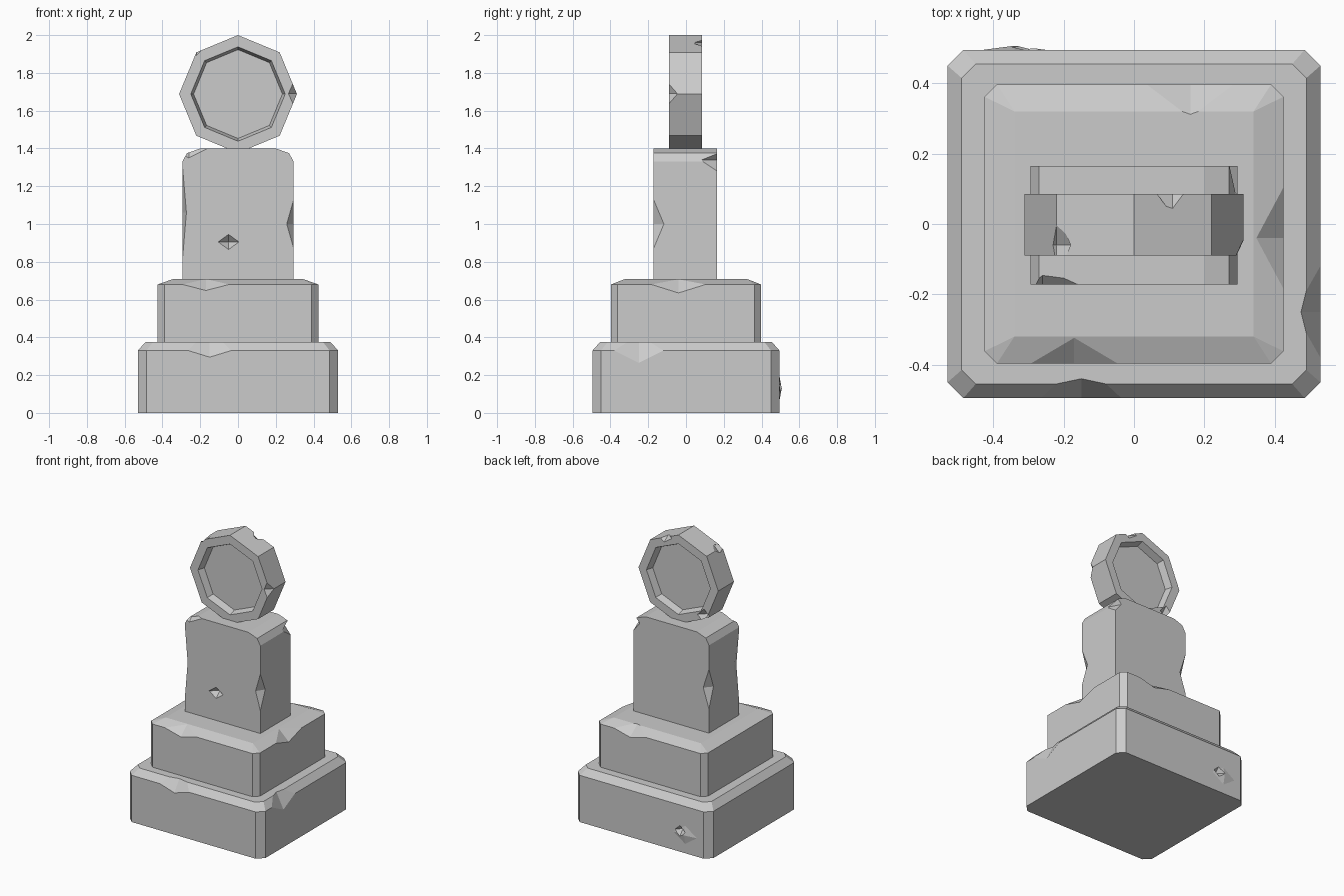
import bpy, bmesh, math

cube = bpy.data.objects.get("Cube")
if cube:
    bpy.data.objects.remove(cube, do_unlink=True)

stone = bpy.data.materials.new("grey stone")
stone.use_nodes = True
GREY = (0.6, 0.6, 0.6, 1)
stone.diffuse_color = GREY
stone.node_tree.nodes["Principled BSDF"].inputs["Base Color"].default_value = GREY


def finish(bm, name):
    bmesh.ops.recalc_face_normals(bm, faces=bm.faces)
    mesh = bpy.data.meshes.new(name)
    bm.to_mesh(mesh)
    bm.free()
    mesh.materials.append(stone)
    obj = bpy.data.objects.new(name, mesh)
    bpy.context.collection.objects.link(obj)
    return obj


def add_hull(bm, points):
    verts = [bm.verts.new(p) for p in points]
    bmesh.ops.convex_hull(bm, input=verts)


def hull(name, points):
    bm = bmesh.new()
    add_hull(bm, points)
    bmesh.ops.dissolve_limit(bm, angle_limit=0.01, verts=bm.verts, edges=bm.edges)
    return finish(bm, name)


def ring(hx, hy, z, cut):
    """Rectangle with clipped corners."""
    pts = set()
    for sx in (-1, 1):
        for sy in (-1, 1):
            pts.add((sx * hx, sy * (hy - cut), z))
            pts.add((sx * (hx - cut), sy * hy, z))
    return sorted(pts)


def octahedra(name, specs):
    """Faceted lumps, each given by its centre and its three radii."""
    bm = bmesh.new()
    for c, r in specs:
        pts = []
        for axis in range(3):
            for s in (-1, 1):
                p = list(c)
                p[axis] += s * r[axis]
                pts.append(p)
        add_hull(bm, pts)
    return finish(bm, name)


def carve(obj, specs, operation="DIFFERENCE"):
    lumps = octahedra("chip_cutter", specs)
    lumps.hide_render = True
    mod = obj.modifiers.new("chips", "BOOLEAN")
    mod.operation = operation
    mod.solver = "EXACT"
    mod.object = lumps
    bpy.context.view_layer.objects.active = obj
    bpy.ops.object.modifier_apply(modifier=mod.name)
    bpy.data.objects.remove(lumps, do_unlink=True)


# Lower plinth: clipped corners and a bevelled top, with a rough scar on the back
lower = hull("lower_plinth", ring(0.53, 0.495, 0, 0.045)
             + ring(0.53, 0.495, 0.33, 0.045) + ring(0.49, 0.455, 0.375, 0.04))
carve(lower, [((-0.34, 0.49, 0.13), (0.13, 0.017, 0.09))], "UNION")
carve(lower, [
    ((-0.15, -0.495, 0.375), (0.26, 0.055, 0.08)),
    ((0.53, -0.25, 0.375), (0.055, 0.22, 0.11)),
    ((-0.3, 0.51, 0.15), (0.055, 0.05, 0.05)),
])

# Upper plinth: wide sloping shoulders
upper = hull("upper_plinth", ring(0.425, 0.397, 0.375, 0.035)
             + ring(0.425, 0.397, 0.68, 0.035) + ring(0.34, 0.32, 0.71, 0))
carve(upper, [
    ((-0.17, -0.397, 0.71), (0.24, 0.075, 0.062)),
    ((0.425, -0.04, 0.71), (0.08, 0.24, 0.075)),
    ((0.16, 0.397, 0.71), (0.24, 0.085, 0.062)),
])

# Upright slab with eased top corners
half = [(0.295, 0.71), (0.295, 1.33), (0.27, 1.375), (0.2, 1.4)]
slab = hull("upright_slab", [(s * x, y, z) for x, z in half
                             for s in (-1, 1) for y in (-0.172, 0.165)])
carve(slab, [
    ((0.295, -0.172, 1.0), (0.037, 0.055, 0.13)),
    ((-0.295, -0.172, 1.06), (0.022, 0.06, 0.26)),
    ((-0.295, 0.165, 1.02), (0.045, 0.05, 0.14)),
    ((-0.26, -0.172, 1.4), (0.1, 0.045, 0.05)),
    ((0.295, 0.165, 1.34), (0.05, 0.09, 0.06)),
    ((-0.05, -0.172, 0.905), (0.055, 0.04, 0.04)),
])

# Eight-sided disc with a dished panel on both faces
profile = [(0.235, -0.04), (0.25, -0.09), (0.312, -0.09),
           (0.312, 0.085), (0.25, 0.085), (0.235, 0.035)]
bm = bmesh.new()
loops = []
for r, y in profile:
    angles = [k * math.pi / 4 for k in range(8)]
    loops.append([bm.verts.new((r * math.sin(a), y, 1.688 + r * math.cos(a)))
                  for a in angles])
for a, b in zip(loops, loops[1:]):
    for k in range(8):
        n = (k + 1) % 8
        bm.faces.new((a[k], a[n], b[n], b[k]))
bm.faces.new(loops[0])
bm.faces.new(loops[-1])
disc = finish(bm, "octagonal_disc")
carve(disc, [
    ((0.312, -0.09, 1.69), (0.045, 0.045, 0.1)),
    ((-0.22, -0.06, 1.92), (0.045, 0.075, 0.045)),
    ((0.11, 0.085, 1.962), (0.06, 0.05, 0.04)),
    ((-0.2, 0.085, 1.48), (0.05, 0.05, 0.05)),
])
